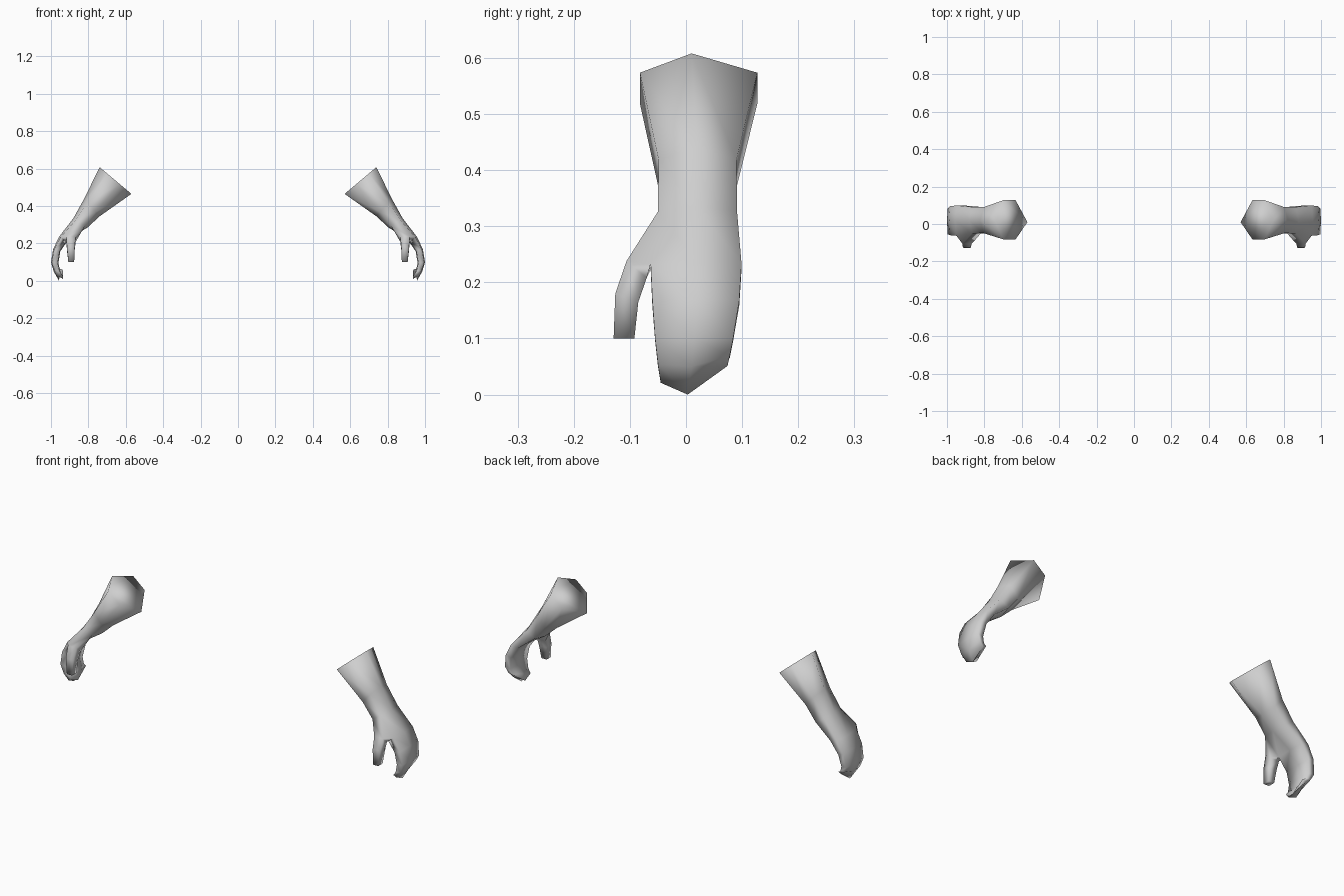
import bpy, bmesh

if "Cube" in bpy.data.objects:
    bpy.data.objects.remove(bpy.data.objects["Cube"])

grey = bpy.data.materials.new("light_grey")
grey.diffuse_color = (0.62, 0.62, 0.62, 1)
grey.use_nodes = True
grey.node_tree.nodes["Principled BSDF"].inputs["Base Color"].default_value = grey.diffuse_color

# Cross-sections from cuff to fingertips:
# outer (x, z), inner (x, z), front y, back y, ridge y, corner fractions, front/back lift
RINGS = [
    ((0.74, 0.608), (0.57, 0.465), -0.082, 0.127, 0.01, (0.24, 0.63), (0, 0)),
    ((0.822, 0.44), (0.74, 0.345), -0.049, 0.09, 0.02, (0.22, 0.75), (0, 0)),
    ((0.88, 0.335), (0.805, 0.285), -0.05, 0.091, 0.02, (0.18, 0.82), (0, 0)),
    ((0.957, 0.235), (0.905, 0.222), -0.063, 0.099, 0.02, (0.15, 0.9), (0, 0)),
    ((0.988, 0.17), (0.95, 0.158), -0.06, 0.095, 0.02, (0.12, 0.9), (0, 0)),
    ((1.0, 0.10), (0.96, 0.095), -0.055, 0.084, 0.015, (0.1, 0.9), (0, 0)),
    ((0.985, 0.05), (0.95, 0.045), -0.05, 0.078, 0.01, (0.12, 0.9), (0.005, 0.02)),
    ((0.957, 0.0), (0.935, 0.01), -0.045, 0.074, 0.003, (0.1, 0.9), (0.02, 0.05)),
]

# Thumb sections: inner x, outer x, front (y, z), back (y, z)
THUMB = [
    (0.868, 0.917, (-0.106, 0.238), (-0.07, 0.208)),
    (0.873, 0.915, (-0.126, 0.18), (-0.085, 0.165)),
    (0.876, 0.907, (-0.129, 0.10), (-0.092, 0.10)),
]


def bridge(bm, a, b, skip=()):
    """Join two loops of vertices with quads."""
    n = len(a)
    for i in range(n):
        if i not in skip:
            j = (i + 1) % n
            bm.faces.new((a[i], a[j], b[j], b[i]))


def build_hand(name, side):
    bm = bmesh.new()
    loops = []
    for (ox, oz), (ix, iz), yf, yb, ym, (t0, t1), (lf, lb) in RINGS:
        section = [(0, ym, 0), (t0, yb, lb), (t1, yb, lb),
                   (1, ym, 0), (t1, yf, lf), (t0, yf, lf)]
        loops.append([bm.verts.new((side * (ox + (ix - ox) * t), y,
                                    oz + (iz - oz) * t + lift))
                      for t, y, lift in section])
    # Forearm, palm and joined fingers, leaving the thumb opening at the front
    for k in range(len(loops) - 1):
        bridge(bm, loops[k], loops[k + 1], skip=(4,) if k == 2 else ())
    bm.faces.new(loops[0])
    bm.faces.new(loops[-1])
    # Thumb grown out of the opening
    wrist, palm = loops[2], loops[3]
    last = [wrist[5], palm[5], palm[4], wrist[4]]
    for xi, xo, (fy, fz), (by, bz) in THUMB:
        ring = [bm.verts.new((side * x, y, z)) for x, y, z in
                ((xo, fy, fz), (xo, by, bz), (xi, by, bz), (xi, fy, fz))]
        bridge(bm, last, ring)
        last = ring
    bm.faces.new(last)
    bmesh.ops.recalc_face_normals(bm, faces=bm.faces)
    for f in bm.faces:
        f.smooth = True
    mesh = bpy.data.meshes.new(name)
    bm.to_mesh(mesh)
    bm.free()
    mesh.materials.append(grey)
    bpy.context.collection.objects.link(bpy.data.objects.new(name, mesh))


build_hand("right_hand", 1)
build_hand("left_hand", -1)
